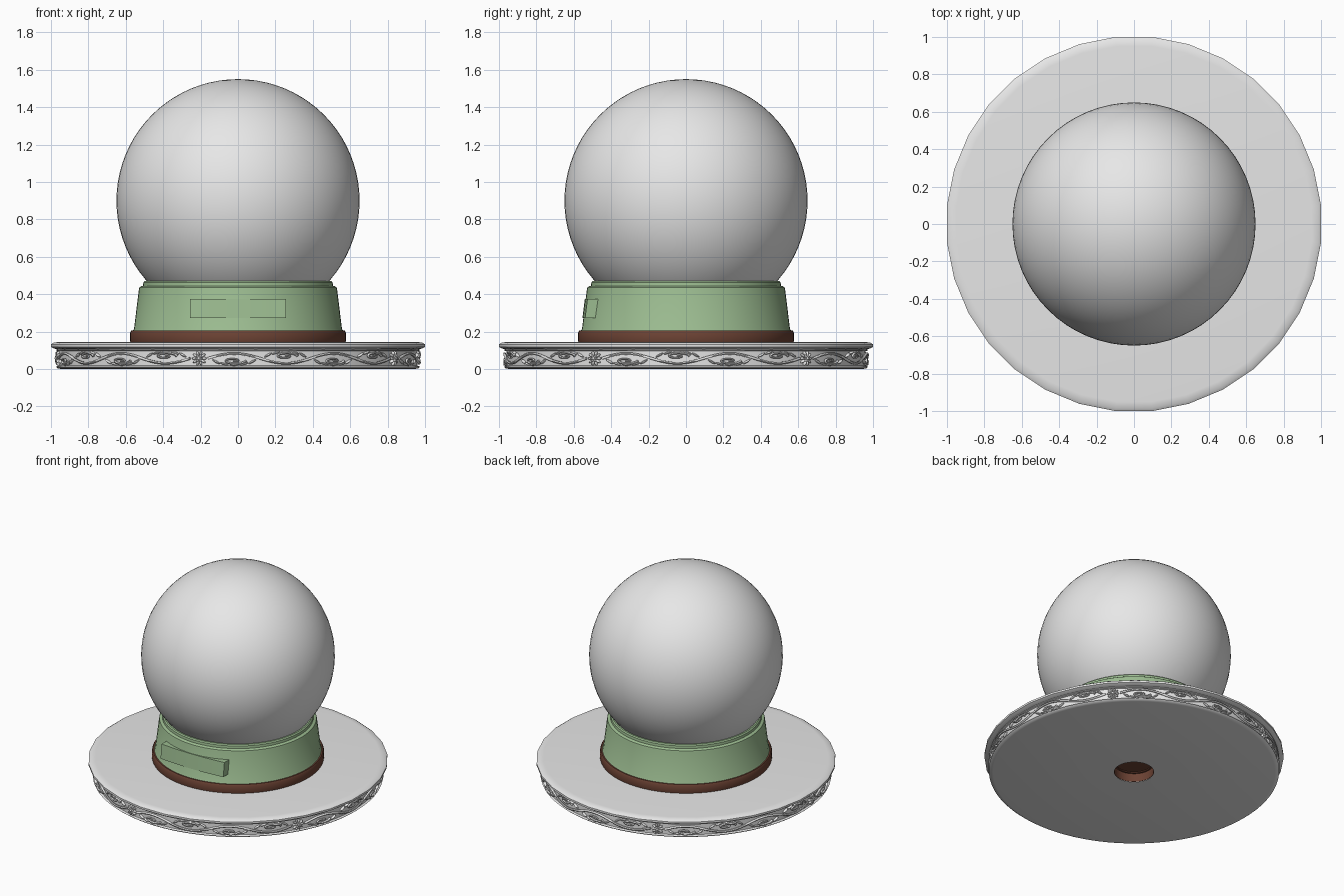
import bpy, bmesh, math
from mathutils import Matrix, Vector

if "Cube" in bpy.data.objects:
    bpy.data.objects.remove(bpy.data.objects["Cube"])

PI = math.pi


def material(name, rgb):
    m = bpy.data.materials.new(name)
    m.diffuse_color = (*rgb, 1)
    m.use_nodes = True
    m.node_tree.nodes["Principled BSDF"].inputs["Base Color"].default_value = m.diffuse_color
    return m


GREY = material("pale_grey", (0.8, 0.8, 0.8))
GREEN = material("sage_green", (0.33, 0.50, 0.28))
BROWN = material("dark_brown", (0.15, 0.055, 0.034))


def smooth(obj, angle=35):
    bpy.ops.object.select_all(action='DESELECT')
    obj.select_set(True)
    bpy.context.view_layer.objects.active = obj
    bpy.ops.object.shade_smooth_by_angle(angle=math.radians(angle))


def finish(bm, name, mat, angle=35):
    bmesh.ops.recalc_face_normals(bm, faces=bm.faces)
    me = bpy.data.meshes.new(name)
    bm.to_mesh(me)
    bm.free()
    me.materials.append(mat)
    obj = bpy.data.objects.new(name, me)
    bpy.context.collection.objects.link(obj)
    smooth(obj, angle)
    return obj


def lathe(name, profile, mat, n=64, offset=0.0):
    """Revolve a closed (radius, z) profile; radius 0 makes a pole."""
    bm = bmesh.new()
    rings = []
    for r, z in profile:
        if r == 0:
            rings.append([bm.verts.new((0, 0, z))] * n)
        else:
            rings.append([bm.verts.new((r * math.cos(2 * PI * (i + offset) / n),
                                        r * math.sin(2 * PI * (i + offset) / n), z))
                          for i in range(n)])
    for k, a in enumerate(rings):
        b = rings[(k + 1) % len(rings)]
        if a[0] is a[1] and b[0] is b[1]:
            continue
        for i in range(n):
            j = (i + 1) % n
            quad = list(dict.fromkeys([a[i], a[j], b[j], b[i]]))
            bm.faces.new(quad)
    return finish(bm, name, mat)


# plate top slab: 32 sides, flats facing the axes
s = 1 / math.cos(PI / 32)
lathe("plate_top", [(0.134, 0.105), (0.96 * s, 0.105), (0.985 * s, 0.11), (s, 0.118),
                    (s, 0.132), (0.985 * s, 0.142), (0.95 * s, 0.145), (0.134, 0.145)],
      GREY, 32, 0.5)

# plate lower body with a sunken band for the carving
lathe("plate_band", [(0.134, 0), (0.945, 0), (0.965, 0.004), (0.974, 0.012), (0.960, 0.018),
                     (0.960, 0.096), (0.974, 0.100), (0.974, 0.104), (0.965, 0.107),
                     (0.134, 0.107)], GREY, 96)

# brown foot ring with its recessed stud seen through the plate
lathe("foot_ring", [(0, 0.07), (0.120, 0.07), (0.120, 0.063), (0.132, 0.063), (0.132, 0.002),
                    (0.14, 0.002), (0.14, 0.143), (0.575, 0.143), (0.577, 0.15),
                    (0.577, 0.195), (0.570, 0.207), (0, 0.207)], BROWN)

# green tapered pedestal with a stepped lip
lathe("pedestal", [(0.40, 0.205), (0.562, 0.205), (0.556, 0.215), (0.530, 0.425),
                   (0.527, 0.437), (0.518, 0.443), (0.508, 0.445), (0.506, 0.463),
                   (0.498, 0.470), (0.475, 0.470), (0.45, 0.44), (0.40, 0.40)], GREEN)

# globe
bm = bmesh.new()
bmesh.ops.create_uvsphere(bm, u_segments=64, v_segments=40, radius=0.65,
                          matrix=Matrix.Translation((0, 0, 0.90)))
finish(bm, "globe", GREY)

# front panel: gently bowed block leaning with the pedestal
bm = bmesh.new()
columns = []
for i in range(13):
    x = -0.257 + 0.514 * i / 12
    bow = 0.22 * x * x
    columns.append([bm.verts.new(p) for p in (
        (x, -0.554 + bow, 0.272), (x, -0.541 + bow, 0.375), (x, -0.44, 0.375), (x, -0.44, 0.272))])
for a, b in zip(columns, columns[1:]):
    for k in range(4):
        bm.faces.new((a[k], b[k], b[(k + 1) % 4], a[(k + 1) % 4]))
bm.faces.new(columns[0])
bm.faces.new(columns[-1])
finish(bm, "front_panel", GREEN)

# carved band: five flowers joined by scrolling vines
R, MID, STEP = 0.964, 0.057, 2 * PI / 5
START = math.radians(-12.4)


def on_band(angle, z, r=R):
    return Matrix.Rotation(angle, 4, 'Z') @ Matrix.Translation((0, -r, z))


def blob(bm, place, turn, shift, size):
    m = (place @ Matrix.Rotation(turn, 4, 'Y') @ Matrix.Translation((shift, 0, 0))
         @ Matrix.Diagonal((*size, 1)))
    bmesh.ops.create_icosphere(bm, subdivisions=2, radius=1, matrix=m)


bm = bmesh.new()
vines = []
for f in range(5):
    a0 = START + f * STEP
    # flower: two petal rings and a button
    for k in range(10):
        blob(bm, on_band(a0, MID), k * PI / 5, 0.026, (0.015, 0.014, 0.007))
    for k in range(6):
        blob(bm, on_band(a0, MID, R + 0.008), k * PI / 3, 0.012, (0.009, 0.010, 0.006))
    blob(bm, on_band(a0, MID, R + 0.012), 0, 0, (0.009, 0.010, 0.009))
    # main vine
    vines.append([(a0 + STEP * (0.04 + 0.92 * i / 60),
                   MID + 0.026 * math.sin(4 * PI * i / 60), 1.0) for i in range(61)])
    for h in range(4):
        t = (h + 0.5) / 4
        side = -1 if h % 2 == 0 else 1
        ac = a0 + STEP * (0.04 + 0.92 * t)
        # curling tendril inside each bend
        vines.append([(ac + (0.012 + 0.075 * (1 - i / 28)) * math.cos(i * 0.30) / 1.3,
                       MID + side * (0.012 + 0.020 * (1 - i / 28) * math.sin(i * 0.30)),
                       1.0 - 0.5 * i / 28) for i in range(29)])
        # leaves beside the bend
        for d, turn, z in ((-0.10, 0.5, 0.018), (0.10, -0.5, 0.018), (0.0, 0.0, 0.034),
                           (-0.055, 0.3, 0.030), (0.055, -0.3, 0.030)):
            blob(bm, on_band(ac + d, MID + side * z), -side * turn, 0,
                 (0.024, 0.013, 0.006))
finish(bm, "carved_flowers_and_leaves", GREY, 60)

cu = bpy.data.curves.new("carved_vines", 'CURVE')
cu.dimensions = '3D'
cu.bevel_depth = 0.0075
cu.bevel_resolution = 1
cu.use_fill_caps = True
for path in vines:
    sp = cu.splines.new('POLY')
    sp.points.add(len(path) - 1)
    for p, (a, z, w) in zip(sp.points, path):
        p.co = (*(on_band(a, z, R + 0.006) @ Vector((0, 0, 0))), 1)
        p.radius = w
cu.materials.append(GREY)
vine = bpy.data.objects.new("carved_vines", cu)
bpy.context.collection.objects.link(vine)
bpy.ops.object.select_all(action='DESELECT')
vine.select_set(True)
bpy.context.view_layer.objects.active = vine
bpy.ops.object.convert(target='MESH')
smooth(bpy.context.view_layer.objects.active, 60)
